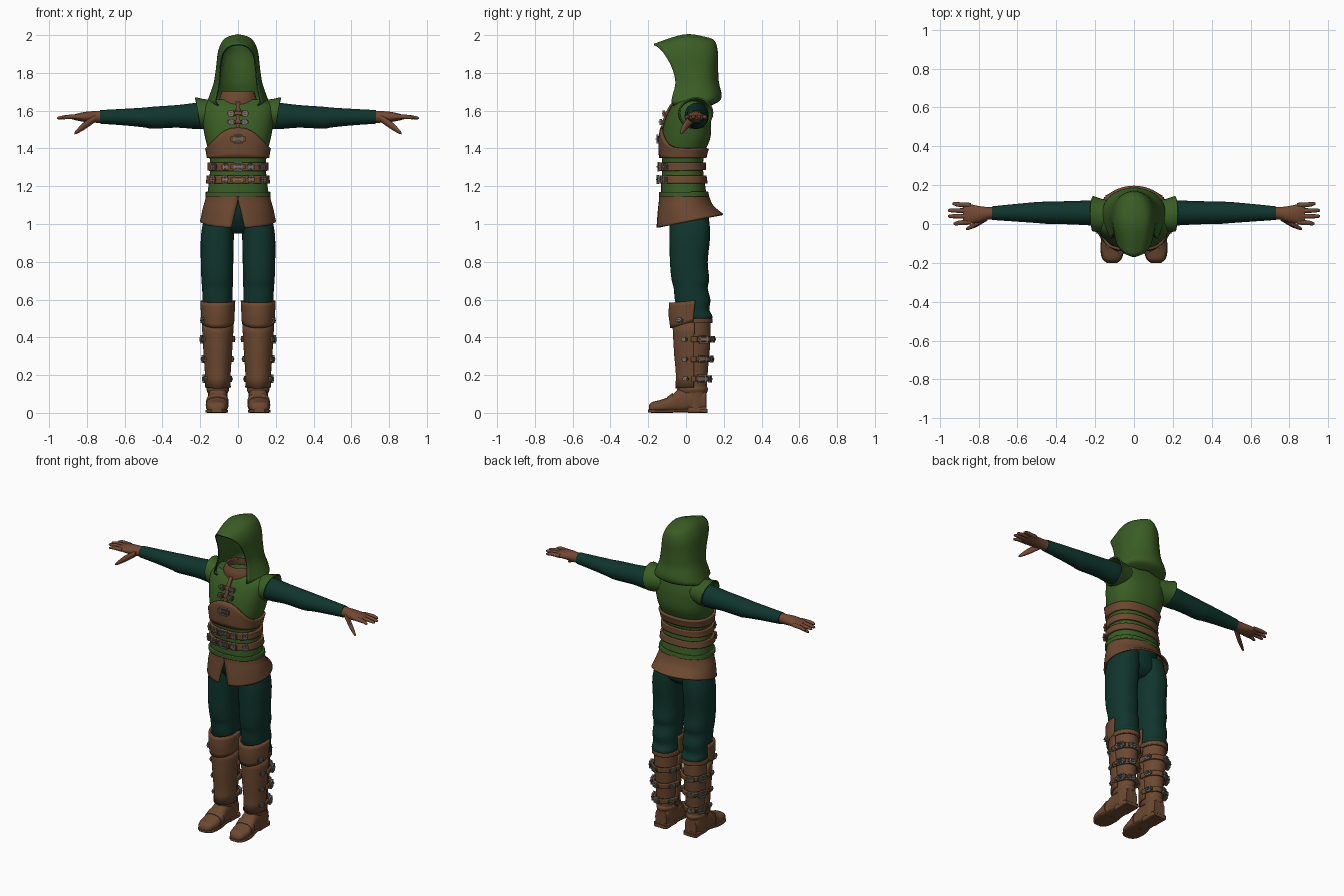
import bpy
import bmesh
from math import sin, cos, pi, radians
from mathutils import Vector

if "Cube" in bpy.data.objects:
    bpy.data.objects.remove(bpy.data.objects["Cube"])


def material(name, r, g, b):
    m = bpy.data.materials.new(name)
    m.use_nodes = True
    m.diffuse_color = (r, g, b, 1)
    node = m.node_tree.nodes["Principled BSDF"]
    node.inputs["Base Color"].default_value = (r, g, b, 1)
    node.inputs["Roughness"].default_value = 0.8
    return m


GREEN = material("moss green cloth", 0.042, 0.11, 0.018)
TEAL = material("dark teal cloth", 0.005, 0.036, 0.026)
BROWN = material("brown leather", 0.15, 0.066, 0.03)
GLOVE = material("reddish glove leather", 0.17, 0.065, 0.033)
METAL = material("grey metal", 0.17, 0.19, 0.19)
made = []


def spline(pts, n=5):
    """Smooth curve through points of any dimension."""
    p = [pts[0]] + list(pts) + [pts[-1]]
    out = []
    for i in range(1, len(p) - 2):
        for k in range(n):
            t = k / n
            out.append(tuple(
                b + t * (c - a) / 2 + t * t * (a - 2.5 * b + 2 * c - d / 2)
                + t ** 3 * (1.5 * (b - c) + (d - a) / 2)
                for a, b, c, d in zip(*p[i - 1:i + 3])))
    return out + [tuple(pts[-1])]


def sheet(name, rows, mat, closed=True, caps=False, wrap=False, pair=False, thick=0):
    """Skin a list of point rows into one object."""
    bm = bmesh.new()
    v = [[bm.verts.new(p) for p in row] for row in rows]
    n = len(v[0])
    for i in range(len(v) if wrap else len(v) - 1):
        a, b = v[i], v[(i + 1) % len(v)]
        for j in range(n if closed else n - 1):
            k = (j + 1) % n
            bm.faces.new((a[j], a[k], b[k], b[j]))
    if caps:
        bm.faces.new(v[0])
        bm.faces.new(v[-1])
    bmesh.ops.remove_doubles(bm, verts=bm.verts, dist=0.0001)
    bmesh.ops.recalc_face_normals(bm, faces=bm.faces)
    me = bpy.data.meshes.new(name)
    bm.to_mesh(me)
    bm.free()
    me.materials.append(mat)
    ob = bpy.data.objects.new(name, me)
    bpy.context.collection.objects.link(ob)
    if thick:
        s = ob.modifiers.new("thickness", "SOLIDIFY")
        s.thickness, s.offset = thick, 0
    if pair:
        ob.modifiers.new("other side", "MIRROR")
    made.append(ob)
    return ob


def oval(row, a, axis="z", p=2.0, off=0.0):
    pos, cu, cv, ru, rv = row
    power = lambda t: (1 if t > 0 else -1) * abs(t) ** (2 / p)
    u, v = cu + (ru + off) * power(cos(a)), cv + (rv + off) * power(sin(a))
    return {"x": (pos, u, v), "y": (u, pos, v), "z": (u, v, pos)}[axis]


def loft(name, rows, mat, axis="z", p=2.0, n=28, caps=True, **kw):
    rings = [[oval(r, 2 * pi * j / n, axis, p) for j in range(n)] for r in spline(rows)]
    return sheet(name, rings, mat, caps=caps, **kw)


def sample(rows, z):
    for a, b in zip(rows, rows[1:]):
        if z <= b[0]:
            t = max(0, (z - a[0]) / (b[0] - a[0]))
            return [z] + [x + t * (y - x) for x, y in zip(a[1:], b[1:])]
    return [z] + list(rows[-1][1:])


def band(name, body, lo, hi, mat=BROWN, arc=None, p=2.0, off=0.008, peak=1, thick=0.014, pair=False):
    """Strap on a body; lo and hi are (front, back) heights, arc is in degrees."""
    n = 40
    a0, a1 = arc or (-90, 270)
    rows = []
    for k in range(7):
        row = []
        for j in range(n if arc is None else n + 1):
            a = radians(a0 + (a1 - a0) * j / n)
            f = ((1 - sin(a)) / 2) ** peak
            low, high = (h[1] + (h[0] - h[1]) * f for h in (lo, hi))
            row.append(oval(sample(body, low + (high - low) * k / 6), a, "z", p, off))
        rows.append(row)
    return sheet(name, rows, mat, closed=arc is None, thick=thick, pair=pair)


def buckle(name, loc, deg, w, h, pair=True):
    """Square metal frame with a prong and a leather tongue, facing deg."""
    a = radians(deg)
    nrm, tan = Vector((cos(a), sin(a), 0)), Vector((-sin(a), cos(a), 0))
    place = lambda x, y, d: Vector(loc) + tan * x + Vector((0, 0, y)) + nrm * d
    corners = ((-1, -1), (1, -1), (1, 1), (-1, 1))
    bar = 0.006
    frame = [[place(sx * (w - i), sy * (h - i), d)
              for i, d in ((0, .012), (bar, .012), (bar, 0), (0, 0))] for sx, sy in corners]
    sheet(name + "_frame", frame, METAL, wrap=True, pair=pair)
    for part, x, y, d, mat in (("_prong", w, .003, .016, METAL), ("_tongue", w * 1.6, h * .5, .009, BROWN)):
        box = [[place(sx * x, sy * y, e) for sx, sy in corners] for e in (0, d)]
        sheet(name + part, box, mat, caps=True, pair=pair)


# Vest body
TORSO = spline([(1.14, 0, -.01, .162, .122), (1.2, 0, -.015, .157, .117),
                (1.3, 0, -.018, .147, .108), (1.38, 0, -.015, .155, .115),
                (1.46, 0, 0, .175, .13), (1.55, 0, .01, .188, .122),
                (1.62, 0, .02, .188, .1), (1.66, 0, .03, .15, .075)])
P = 2.4
sheet("vest", [[oval(r, 2 * pi * j / 48, "z", P) for j in range(48)] for r in TORSO], GREEN, caps=True)

# Flared shoulder openings, leaning outwards at the top
caps = loft("shoulder_caps", [(.1, .04, 1.585, .07, .065), (.17, .045, 1.583, .082, .075),
                              (.21, .053, 1.588, .088, .08)], GREEN, "x", caps=False, pair=True, thick=.008)
for v in caps.data.vertices:
    v.co.x += .18 * (v.co.z - 1.58)

# Belts, chest harness and lacing
band("lower_belt", TORSO, (1.215, 1.215), (1.255, 1.255), p=P)
band("middle_belt", TORSO, (1.28, 1.285), (1.325, 1.325), p=P)
band("chest_harness", TORSO, (1.35, 1.35), (1.51, 1.4), p=P, peak=7)
band("vest_hem", TORSO, (1.145, 1.145), (1.17, 1.17), GREEN, p=P, off=.004)
band("chest_cord", TORSO, (1.49, 1.49), (1.655, 1.655), p=P, arc=(-92, -88), off=.004)
for i, z in enumerate((1.54, 1.585)):
    band(f"lace_strap_{i}", TORSO, (z - .009, z), (z + .009, z), p=P, arc=(-101, -79), off=.006)


def on_torso(z, deg, off=.014):
    return oval(sample(TORSO, z), radians(deg), "z", P, off)


for z in (1.235, 1.303, 1.45):
    buckle("front_buckle", on_torso(z, -90), -90, .024, .024, pair=False)
for z in (1.235, 1.303):
    buckle("belt_loop", on_torso(z, -70), -80, .012, .021)
    buckle("side_belt_loop", on_torso(z, -42), -55, .011, .021)
for z in (1.54, 1.585):
    buckle("lace_buckle", on_torso(z, -83), -87, .013, .015)

# Flared skirt with a slit in front
skirt = []
for zf, zb, cy, rx, ry, gap in spline([(1.17, 1.15, -.01, .163, .127, 0), (1.12, 1.125, -.007, .17, .132, .01),
                                       (1.07, 1.09, 0, .182, .145, .08), (.98, 1.05, .02, .196, .174, .18)]):
    row = []
    for j in range(49):
        a = -pi / 2 + gap + (2 * pi - 2 * gap) * j / 48
        f = (1 - sin(a)) / 2
        row.append((rx * cos(a), cy + ry * sin(a), zb + (zf - zb) * f))
    skirt.append(row)
sheet("skirt", skirt, BROWN, closed=False, thick=.01)

# Trousers
loft("trouser_seat", [(.95, 0, .02, .09, .05), (.99, 0, .02, .15, .09), (1.06, 0, 0, .165, .11),
                      (1.15, 0, -.01, .155, .112)], TEAL)
loft("trouser_legs", [(.48, .107, .055, .068, .072), (.51, .107, .052, .078, .088), (.545, .108, .04, .078, .084),
                      (.6, .108, .035, .08, .094), (.66, .109, .025, .081, .09), (.71, .11, .023, .084, .1),
                      (.8, .111, .015, .086, .1), (.95, .108, .02, .087, .108), (1.07, .09, .015, .08, .1)],
     TEAL, p=2.3, pair=True)

# Hood: each row runs front edge, side, rear corner, back
HOOD = [  # xf, yf, zf, xs, ys, zs, yb, zb
    (0, -.17, 1.95, 0, -.01, 2.0, .145, 1.972), (.045, -.152, 1.94, .066, 0, 1.98, .157, 1.95),
    (.08, -.115, 1.9, .1, .015, 1.92, .166, 1.9), (.093, -.075, 1.83, .112, .035, 1.83, .166, 1.83),
    (.1, -.055, 1.75, .124, .045, 1.75, .17, 1.75), (.112, -.07, 1.68, .147, .05, 1.68, .184, 1.69),
    (.118, -.075, 1.645, .158, .05, 1.645, .176, 1.655), (.1, -.06, 1.625, .13, .05, 1.625, .13, 1.63)]
rows = []
for xf, yf, zf, xs, ys, zs, yb, zb in spline(HOOD, 4):
    half = [(xf, yf, zf), (xs, ys, zs), (xs * .76, yb - .04, (zs + zb) / 2)]
    rows.append(spline(half + [(0, yb, zb)] + [(-x, y, z) for x, y, z in reversed(half)], 5))
hood = sheet("hood", rows, GREEN, closed=False, thick=.008)
hood.data.materials.append(TEAL)
hood.modifiers["thickness"].material_offset_rim = 1

# Collar inside the hood
loft("collar", [(1.63, 0, .02, .1, .085), (1.665, 0, .015, .092, .078), (1.7, 0, .02, .08, .07)],
     BROWN, caps=False, thick=.012)

# Sleeves
loft("sleeves", [(.15, .055, 1.575, .06, .065), (.22, .057, 1.572, .064, .069), (.32, .058, 1.57, .06, .06),
                 (.45, .058, 1.563, .057, .058), (.5, .059, 1.564, .054, .052), (.6, .058, 1.566, .046, .044),
                 (.73, .056, 1.567, .035, .036)], TEAL, "x", pair=True)

# Gloves
loft("glove_palms", [(.71, .056, 1.567, .033, .034), (.75, .055, 1.567, .032, .031), (.8, .05, 1.567, .043, .028),
                     (.85, .052, 1.566, .051, .019), (.88, .054, 1.565, .048, .01)], GLOVE, "x", pair=True)
for name, y, dy, tip in (("index", .01, -.008, .93), ("middle", .04, 0, .957),
                         ("ring", .068, .002, .957), ("little", .096, .008, .935)):
    loft(name + "_fingers", [(.84, y, 1.567, .013, .012), (.9, y + dy / 2, 1.567, .012, .011),
                             (tip - .01, y + dy, 1.562, .009, .008), (tip, y + dy, 1.561, .004, .004)],
         GLOVE, "x", n=12, pair=True)
loft("thumbs", [(.755, .035, 1.56, .018, .02), (.81, .0, 1.523, .015, .021), (.85, -.02, 1.492, .01, .013),
                (.865, -.027, 1.481, .005, .006)], GLOVE, "x", n=12, pair=True)

# Boots
SHAFT = spline([(.02, .107, .05, .05, .057), (.14, .107, .045, .054, .065), (.25, .106, .042, .062, .076),
                (.38, .106, .044, .072, .085), (.5, .106, .045, .074, .084)])
sheet("boot_shafts", [[oval(r, 2 * pi * j / 32) for j in range(32)] for r in SHAFT], BROWN, caps=True, pair=True)
band("boot_cuffs", SHAFT, (.475, .475), (.5, .5), off=.004, pair=True)
GREAVE = [(.13, .107, .035, .062, .085), (.2, .107, .035, .06, .08), (.32, .107, .035, .069, .092),
          (.48, .107, .035, .078, .1)]
band("greaves", GREAVE, (.13, .14), (.48, .48), arc=(-185, 5), off=0, pair=True)
KNEE = [(.44, .107, .02, .078, .095), (.52, .107, .022, .082, .108), (.6, .107, .03, .086, .112)]
band("knee_guards", KNEE, (.45, .51), (.583, .605), arc=(-190, 10), off=0, pair=True)
loft("boot_feet", [(-.197, .113, .024, .025, .015), (-.18, .113, .03, .046, .027), (-.13, .112, .036, .058, .034),
                   (-.08, .11, .046, .055, .045), (-.03, .107, .066, .052, .065), (.05, .107, .07, .05, .068),
                   (.107, .107, .06, .04, .058)], BROWN, "y", p=2.5, pair=True)
loft("boot_soles", [(-.2, .113, .01, .028, .008), (-.17, .113, .009, .054, .009), (-.1, .112, .009, .06, .009),
                    (-.02, .107, .012, .048, .008), (.1, .107, .01, .05, .01), (.113, .107, .01, .036, .01)],
     BROWN, "y", p=5, pair=True)
loft("boot_heels", [(.01, .107, .016, .05, .016), (.108, .107, .016, .048, .016)], BROWN, "y", p=6, pair=True)
loft("instep_straps", [(-.1, .111, .042, .06, .042), (-.07, .109, .053, .06, .053)],
     BROWN, "y", p=2.5, pair=True)
loft("ankle_folds", [(.105, .107, .035, .053, .075), (.125, .107, .035, .06, .082), (.14, .107, .04, .054, .07)],
     BROWN, pair=True)

# Boot straps and buckles
for z in (.18, .285, .39):
    band("boot_strap", SHAFT, (z - .014, z - .014), (z + .014, z + .014), arc=(-10, 190), off=.01, pair=True)
    at = lambda deg, off: oval(sample(SHAFT, z), radians(deg), "z", 2, off)
    buckle("outer_boot_buckle", at(28, .014), 20, .022, .022)
    buckle("rear_boot_buckle", at(75, .012), 70, .016, .018)
    buckle("greave_stud", oval(sample(GREAVE, z), radians(-25), "z", 2, .006), -20, .011, .012)
    buckle("inner_boot_buckle", at(150, .012), 155, .014, .016)
buckle("knee_buckle", oval(sample(KNEE, .49), radians(-30), "z", 2, .006), -25, .012, .014)

# Smooth shading with crisp edges
bpy.ops.object.select_all(action="DESELECT")
for ob in made:
    ob.select_set(True)
bpy.context.view_layer.objects.active = made[0]
bpy.ops.object.shade_smooth_by_angle(angle=radians(40))
